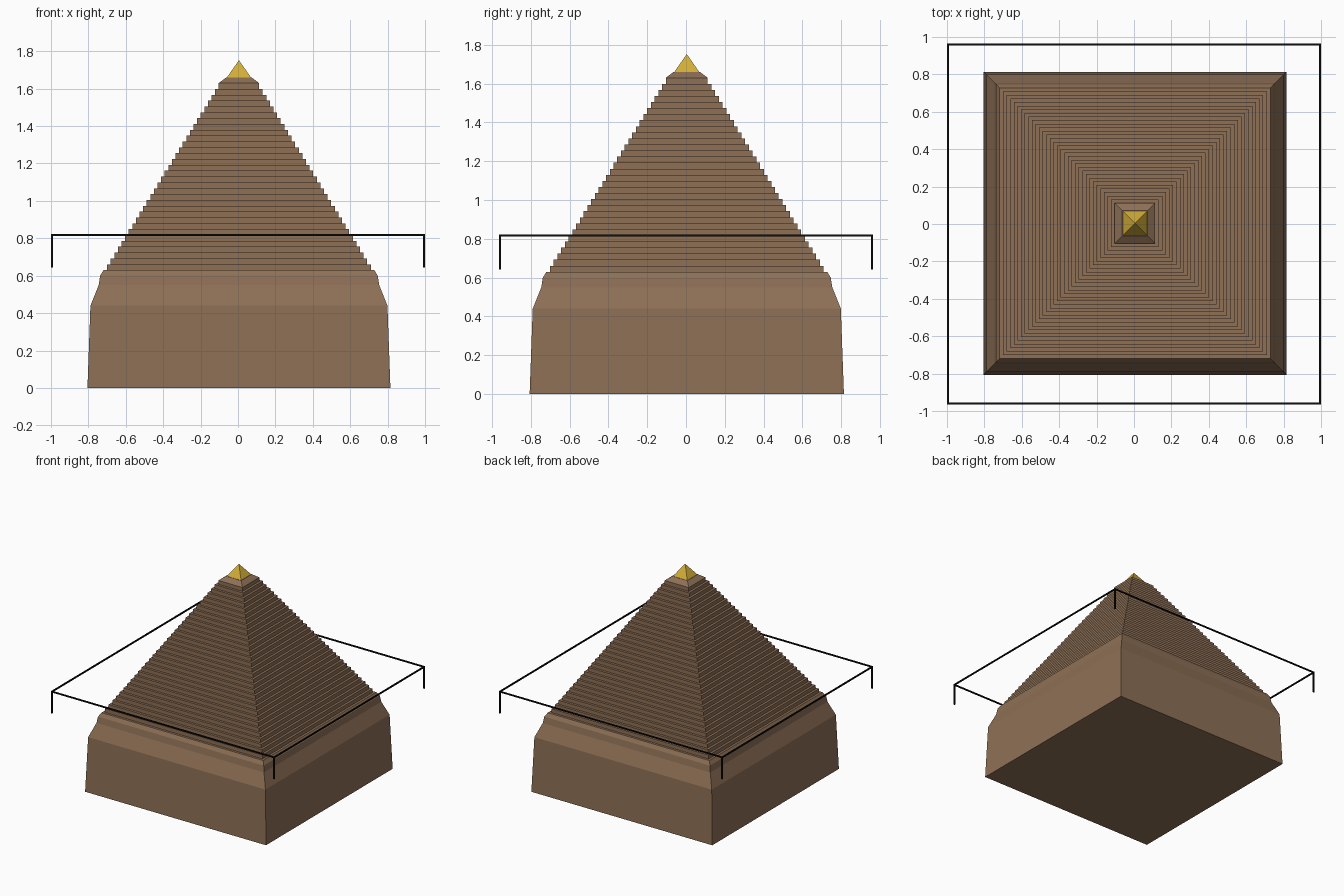
import bpy, bmesh

if "Cube" in bpy.data.objects:
    bpy.data.objects.remove(bpy.data.objects["Cube"])

CX, CY = 0.005, 0.004   # the tower sits slightly off the frame's centre


def material(name, rgb):
    m = bpy.data.materials.new(name)
    m.diffuse_color = (*rgb, 1)
    m.use_nodes = True
    m.node_tree.nodes["Principled BSDF"].inputs["Base Color"].default_value = m.diffuse_color
    return m


brown = material("brown stone", (0.27, 0.162, 0.092))
gold = material("gold", (0.65, 0.42, 0.04))
black = material("black metal", (0.004, 0.004, 0.004))


def add_object(name, bm, mat):
    bmesh.ops.recalc_face_normals(bm, faces=bm.faces[:])
    me = bpy.data.meshes.new(name)
    bm.to_mesh(me)
    bm.free()
    me.materials.append(mat)
    ob = bpy.data.objects.new(name, me)
    bpy.context.collection.objects.link(ob)
    return ob


def square_tower(name, profile, mat):
    """Stack square rings of (half width, height); half width 0 makes a tip."""
    bm = bmesh.new()
    prev = None
    for r, z in profile:
        if r == 0:
            tip = bm.verts.new((CX, CY, z))
            for i in range(4):
                bm.faces.new((prev[i], prev[(i + 1) % 4], tip))
            return add_object(name, bm, mat)
        ring = [bm.verts.new((CX + sx * r, CY + sy * r, z))
                for sx, sy in ((-1, -1), (1, -1), (1, 1), (-1, 1))]
        if prev:
            for i in range(4):
                j = (i + 1) % 4
                bm.faces.new((prev[i], prev[j], ring[j], ring[i]))
        else:
            bm.faces.new(ring[::-1])
        prev = ring
    bm.faces.new(prev)
    return add_object(name, bm, mat)


# Base with sloped shoulder, then the stepped pyramid and sloped collar
profile = [(0.81, 0), (0.794, 0.44), (0.75, 0.55), (0.742, 0.60), (0.724, 0.63)]
STEPS = 32
for i in range(STEPS):
    r = 0.705 - (0.705 - 0.108) * i / (STEPS - 1)
    profile += [(r, 0.63 + i / STEPS), (r, 0.63 + (i + 1) / STEPS)]
profile.append((0.068, 1.66))
square_tower("stepped_pyramid", profile, brown)

# Gold capstone
square_tower("capstone", [(0.066, 1.658), (0, 1.752)], gold)


# Thin rectangular frame with a short leg at each corner
def add_box(bm, lo, hi):
    verts = bmesh.ops.create_cube(bm, size=1)["verts"]
    for v in verts:
        for k in range(3):
            v.co[k] = lo[k] if v.co[k] < 0 else hi[k]


T, X, Y, TOP, LOW = 0.01, 1.0, 0.964, 0.823, 0.643
bm = bmesh.new()
for s in (-1, 1):
    y0, y1 = sorted((s * Y, s * (Y - T)))
    x0, x1 = sorted((s * X, s * (X - T)))
    add_box(bm, (-X, y0, TOP - T), (X, y1, TOP))
    add_box(bm, (x0, -Y + T, TOP - T), (x1, Y - T, TOP))
    for t in (-1, 1):
        a0, a1 = sorted((t * Y, t * (Y - T)))
        add_box(bm, (x0, a0, LOW), (x1, a1, TOP - T))
add_object("corner_frame", bm, black)
